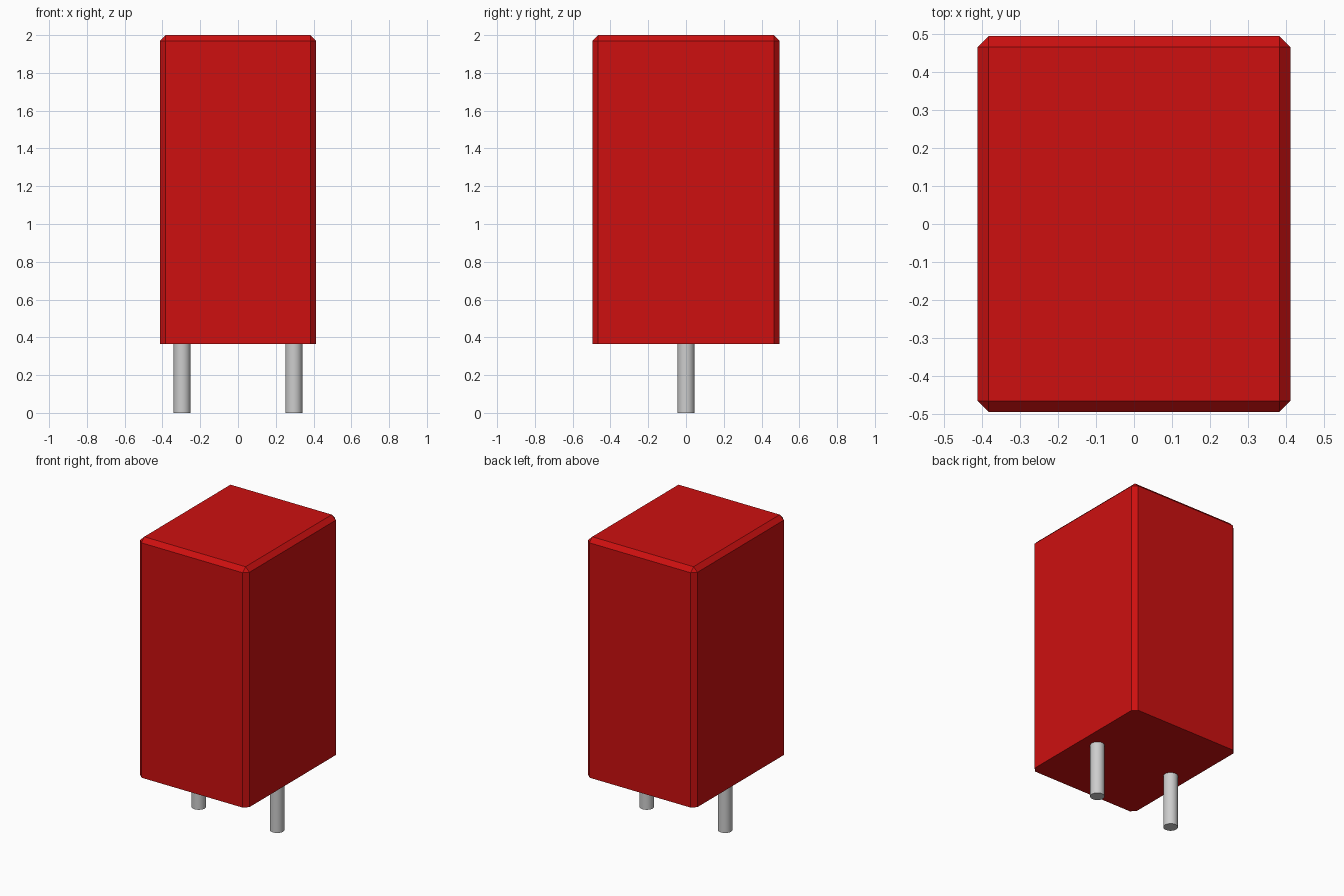
import bpy
import bmesh

cube = bpy.data.objects.get("Cube")
if cube:
    bpy.data.objects.remove(cube, do_unlink=True)


def make_material(name, rgb):
    mat = bpy.data.materials.new(name)
    mat.use_nodes = True
    mat.diffuse_color = (*rgb, 1)
    bsdf = next(n for n in mat.node_tree.nodes if n.type == 'BSDF_PRINCIPLED')
    bsdf.inputs["Base Color"].default_value = (*rgb, 1)
    return mat


red = make_material("red plastic", (0.61, 0.005, 0.005))
metal = make_material("pin metal", (0.61, 0.61, 0.61))

HALF_X, HALF_Y = 0.413, 0.496
BOTTOM, TOP = 0.365, 2.0
CHAMFER = 0.03

# Body: a box with chamfered upright and top edges, sharp underneath
bm = bmesh.new()
bmesh.ops.create_cube(bm, size=1)
for v in bm.verts:
    v.co = (v.co.x * 2 * HALF_X, v.co.y * 2 * HALF_Y,
            TOP if v.co.z > 0 else BOTTOM)
edges = [e for e in bm.edges if any(v.co.z > 1 for v in e.verts)]
bmesh.ops.bevel(bm, geom=edges, offset=CHAMFER, offset_type='OFFSET',
                segments=1, profile=0.5, affect='EDGES')
bmesh.ops.recalc_face_normals(bm, faces=bm.faces)
mesh = bpy.data.meshes.new("body")
bm.to_mesh(mesh)
bm.free()
mesh.materials.append(red)
body = bpy.data.objects.new("body", mesh)
bpy.context.collection.objects.link(body)

# Pins: two round leads that run a little way into the body
PIN_TOP = BOTTOM + 0.02
for name, x in (("left_pin", 0.296), ("right_pin", -0.296)):
    bpy.ops.mesh.primitive_cylinder_add(vertices=32, radius=0.045, depth=PIN_TOP,
                                        location=(x, 0, PIN_TOP / 2))
    pin = bpy.context.object
    pin.name = name
    pin.data.materials.append(metal)
    bpy.ops.object.shade_smooth_by_angle()
